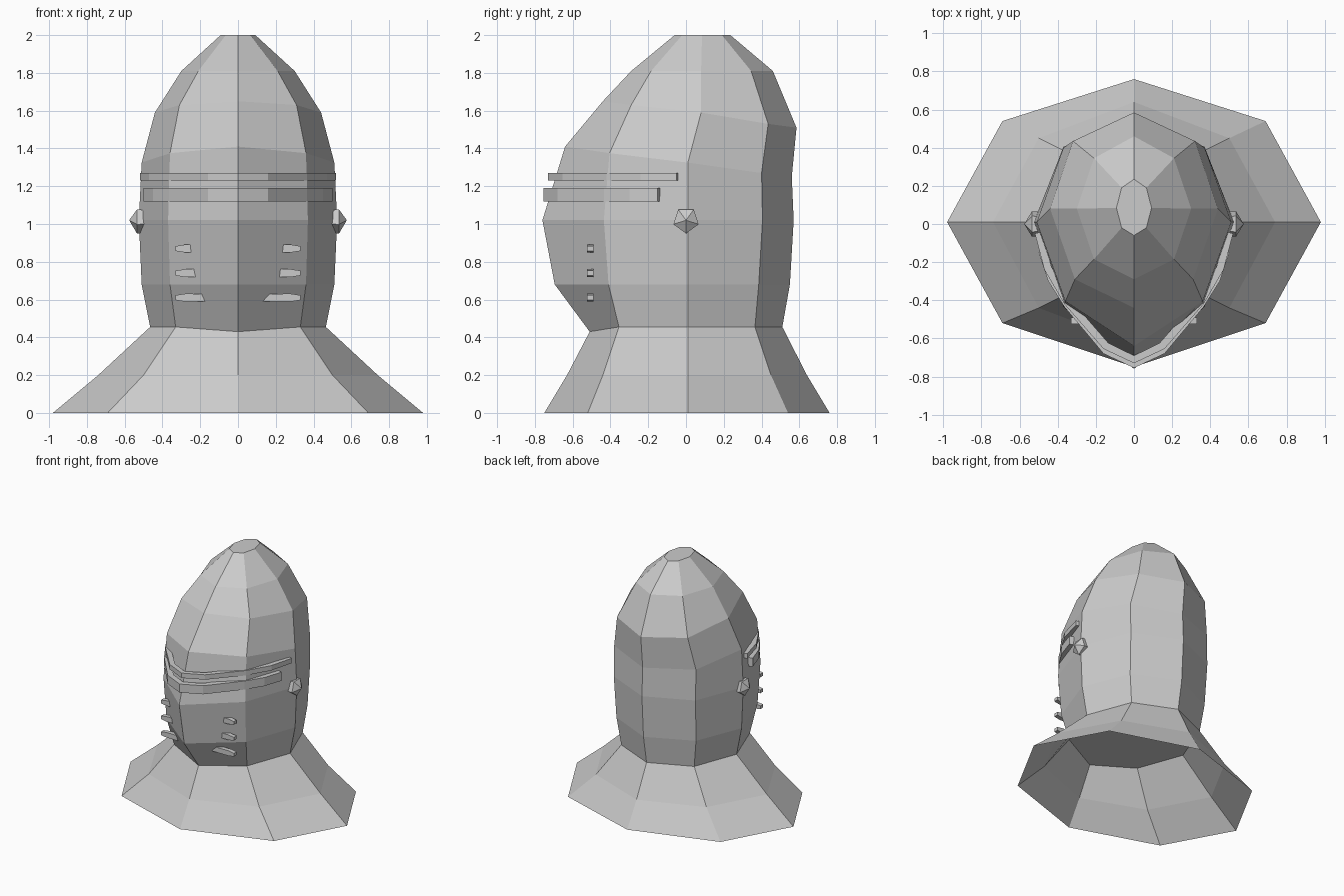
import bpy, bmesh, math

if "Cube" in bpy.data.objects:
    bpy.data.objects.remove(bpy.data.objects["Cube"])

steel = bpy.data.materials.new("steel grey")
steel.diffuse_color = (0.6, 0.6, 0.6, 1)
steel.use_nodes = True
steel.node_tree.nodes["Principled BSDF"].inputs["Base Color"].default_value = steel.diffuse_color


def loft(name, rings, cap=True):
    """Join closed rings of points with quads, optionally closing both ends."""
    bm = bmesh.new()
    loops = [[bm.verts.new(p) for p in ring] for ring in rings]
    n = len(loops[0])
    for a, b in zip(loops, loops[1:]):
        for j in range(n):
            k = (j + 1) % n
            bm.faces.new((a[j], a[k], b[k], b[j]))
    if cap:
        bm.faces.new(loops[0][::-1])
        bm.faces.new(loops[-1])
        bmesh.ops.recalc_face_normals(bm, faces=bm.faces[:])
    mesh = bpy.data.meshes.new(name)
    bm.to_mesh(mesh)
    bm.free()
    mesh.materials.append(steel)
    obj = bpy.data.objects.new(name, mesh)
    bpy.context.collection.objects.link(obj)
    return obj


def octagon(front, front_diag, side, back_diag, back):
    """Mirror a half outline into an eight-point ring, anticlockwise from the front."""
    f, b = (0, *front), (0, *back)
    right = [front_diag, side, back_diag]
    left = [(-x, y, z) for x, y, z in reversed(right)]
    return [f, *right, b, *left]


# Neck ring shared by the collar and the helmet
neck = octagon((-0.51, 0.43), (0.33, -0.355, 0.455), (0.465, 0.01, 0.455),
               (0.33, 0.365, 0.455), (0.51, 0.455))

# Flared collar, open below
loft("collar", [
    octagon((-0.75, 0), (0.69, -0.52, 0), (0.98, 0.01, 0), (0.69, 0.54, 0), (0.76, 0)),
    octagon((-0.63, 0.2), (0.5, -0.44, 0.2), (0.74, 0.01, 0.2), (0.5, 0.45, 0.2), (0.64, 0.2)),
    neck], cap=False)

# Helmet shell with a pointed face and a flat crown
loft("helmet", [
    neck,
    octagon((-0.695, 0.68), (0.36, -0.41, 0.68), (0.51, 0.01, 0.68),
            (0.36, 0.385, 0.68), (0.55, 0.68)),
    octagon((-0.76, 1.02), (0.37, -0.435, 1.02), (0.525, 0.01, 1.02),
            (0.37, 0.405, 1.02), (0.57, 1.02)),
    octagon((-0.64, 1.41), (0.36, -0.405, 1.375), (0.51, 0.01, 1.325),
            (0.37, 0.4, 1.27), (0.56, 1.25)),
    octagon((-0.44, 1.65), (0.31, -0.29, 1.63), (0.44, 0.08, 1.59),
            (0.32, 0.435, 1.53), (0.585, 1.51)),
    octagon((-0.29, 1.81), (0.21, -0.185, 1.81), (0.30, 0.08, 1.81),
            (0.21, 0.345, 1.81), (0.46, 1.81)),
    octagon((-0.06, 2), (0.065, -0.02, 2), (0.092, 0.085, 2),
            (0.065, 0.19, 2), (0.235, 2)),
])


# Brow bands wrapping around the face
def band(name, half, z0, z1, thick):
    path = [(-x, y) for x, y in reversed(half[1:])] + half
    rings = []
    for i, (x, y) in enumerate(path):
        ax, ay = path[max(i - 1, 0)]
        bx, by = path[min(i + 1, len(path) - 1)]
        d = math.hypot(bx - ax, by - ay)
        ix, iy = x - (by - ay) / d * thick, y + (bx - ax) / d * thick
        rings.append([(x, y, z0), (x, y, z1), (ix, iy, z1), (ix, iy, z0)])
    loft(name, rings)


band("upper_band", [(0, -0.73), (0.16, -0.655), (0.365, -0.42), (0.47, -0.24), (0.52, -0.05)],
     1.23, 1.27, 0.04)
band("lower_band", [(0, -0.755), (0.16, -0.68), (0.365, -0.435), (0.45, -0.3), (0.50, -0.15)],
     1.12, 1.19, 0.045)

for s, label in ((1, "right"), (-1, "left")):
    # Faceted pivot stud
    def pentagon(x, r):
        return [(s * x, r * math.sin(a), 1.02 - r * math.cos(a))
                for a in (i * math.tau / 5 for i in range(5))]
    loft("pivot_stud_" + label, [pentagon(0.49, 0.067), pentagon(0.535, 0.07),
                                 pentagon(0.575, 0.002)])

    # Three tapered cheek pegs emerging from the face
    for i, z in enumerate((0.61, 0.74, 0.87)):
        rings = [[(s * x, -0.525, z - h), (s * x, -0.525, z + h),
                  (s * x, -0.49, z + h), (s * x, -0.49, z - h)]
                 for x, h in ((0.12, 0.02), (0.28, 0.021), (0.33, 0.013))]
        loft(f"cheek_peg_{label}_{i + 1}", rings)
